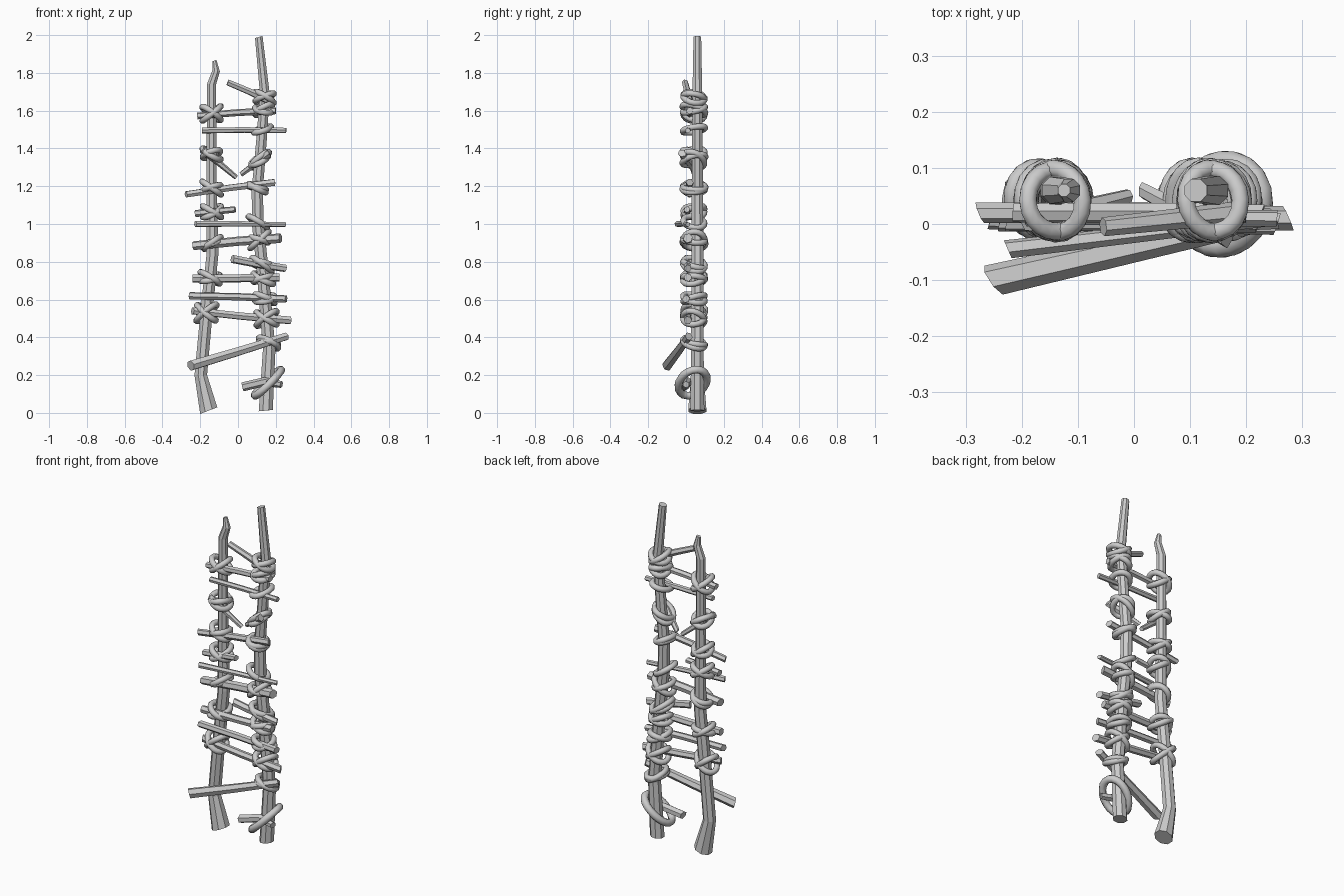
import bpy, bmesh, math, random
from mathutils import Vector

if "Cube" in bpy.data.objects:
    bpy.data.objects.remove(bpy.data.objects["Cube"])

random.seed(4)


def tube(name, pts, radii, sides=6, closed=False, smooth=False, cut=0.0, spin=0.0):
    """Sweep a polygon along a path; cut slants the two end faces."""
    pts = [Vector(p) for p in pts]
    n = len(pts)
    bm = bmesh.new()
    rings = []
    for i, p in enumerate(pts):
        if closed:
            t = pts[(i + 1) % n] - pts[i - 1]
        else:
            t = pts[min(i + 1, n - 1)] - pts[max(i - 1, 0)]
        t.normalize()
        ref = Vector((0, 0, 1)) if closed or abs(t.z) < 0.85 else Vector((0, 1, 0))
        u = ref.cross(t).normalized()
        v = t.cross(u)
        r = radii[i]
        slant = cut if (not closed and i in (0, n - 1)) else 0
        ring = []
        for k in range(sides):
            a = 2 * math.pi * (k + 0.5) / sides + spin
            c, s = math.cos(a), math.sin(a)
            ring.append(bm.verts.new(p + (u * c + v * s + t * slant * c) * r))
        rings.append(ring)
    for i in range(n if closed else n - 1):
        a, b = rings[i], rings[(i + 1) % n]
        for k in range(sides):
            j = (k + 1) % sides
            bm.faces.new((a[k], a[j], b[j], b[k]))
    if not closed:
        bm.faces.new(rings[0][::-1])
        bm.faces.new(rings[-1])
    bmesh.ops.recalc_face_normals(bm, faces=bm.faces)
    for f in bm.faces:
        f.smooth = smooth
    me = bpy.data.meshes.new(name)
    bm.to_mesh(me)
    bm.free()
    ob = bpy.data.objects.new(name, me)
    bpy.context.collection.objects.link(ob)
    return ob


# Crooked upright poles: (x, z, radius)
PY = 0.06
left = [(-0.155, 0.012, .052), (-0.197, 0.2, .036), (-0.165, 0.55, .035), (-0.135, 0.84, .034),
        (-0.14, 1.235, .029), (-0.14, 1.74, .026), (-0.116, 1.81, .022), (-0.125, 1.865, .012)]
right = [(0.147, 0.012, .040), (0.165, 0.335, .036), (0.13, 0.76, .034), (0.105, 1.0, .034),
         (0.102, 1.18, .032), (0.125, 1.45, .030), (0.142, 1.69, .028), (0.11, 1.99, .022)]
for nm, pole in (("left_pole", left), ("right_pole", right)):
    tube(nm, [(x, PY, z) for x, z, r in pole], [r for x, z, r in pole], sides=8, cut=0.15)


def pole_x(pole, z):
    for (x0, z0, _), (x1, z1, _) in zip(pole, pole[1:]):
        if z <= z1:
            return x0 + (x1 - x0) * (z - z0) / (z1 - z0)
    return pole[-1][0]


# Rungs, whole and broken: (start, end, start radius, end radius)
rungs = [
    ((-.25, -.10, .25), (.255, .015, .405), .029, .022),
    ((-.24, .01, .54), (.275, .01, .49), .020, .022),
    ((-.255, .01, .62), (.255, .0, .603), .020, .020),
    ((-.24, .01, .712), (.22, .01, .717), .022, .022),
    ((-.03, .0, .815), (.25, .01, .765), .022, .020),
    ((-.235, .01, .885), (.225, .01, .925), .024, .026),
    ((-.225, -.045, 1.0), (.25, .01, .997), .017, .013),
    ((-.225, .005, 1.055), (-.015, .005, 1.077), .019, .017),
    ((-.275, .02, 1.157), (.19, .02, 1.22), .018, .020),
    ((-.19, .005, 1.395), (-.01, .05, 1.247), .020, .013),
    ((.015, .06, 1.262), (.165, -.02, 1.375), .014, .022),
    ((-.19, .015, 1.495), (.255, .01, 1.495), .016, .015),
    ((-.215, .02, 1.572), (.2, .02, 1.6), .018, .019),
    ((-.055, -.005, 1.75), (.18, .02, 1.645), .017, .020),
]
for i, (a, b, ra, rb) in enumerate(rungs):
    a, b = Vector(a), Vector(b)
    mid = a.lerp(b, 0.5) + Vector((0, 0, random.uniform(-.004, .004)))
    tube(f"rung_{i + 1}", [a, mid, b], [ra, (ra + rb) / 2, rb],
         sides=6, cut=random.uniform(-.5, .5), spin=random.uniform(0, 1))
# Bent bottom stub
tube("rung_stub", [(.025, -.01, .138), (.14, .01, .165), (.23, .0, .15)], [.024, .024, .018], cut=.3)


def loop(name, c, rx, ry, sx, sy, r=.0165):
    """Rope ring round a pole; sx and sy are its slopes across and in depth."""
    pts = []
    ph = random.uniform(0, 6)
    for k in range(20):
        a = 2 * math.pi * k / 20
        w = 1 + .05 * math.sin(2 * a + ph)
        x, y = rx * w * math.cos(a), ry * w * math.sin(a)
        pts.append((c[0] + x, c[1] + y, c[2] + sx * x + sy * y))
    tube(name, pts, [r] * 20, sides=8, closed=True, smooth=True)


# Rope lashings: (height, slopes of each ring)
lash = {
    "left": (left, [(1.585, (.8, -.7)), (1.37, (-.6, .3)), (1.19, (.3, -.7)), (1.065, (.5, -.6)),
                    (.9, (.35, .7)), (.715, (-.6, .2)), (.53, (.8, -.8))]),
    "right": (right, [(1.67, (.4, -.6)), (1.605, (.5, -.2)), (1.5, (.3,)), (1.34, (.8, .5)),
                      (1.19, (-.2, -.5)), (1.01, (-.6,)), (.915, (.9, -.3)), (.785, (-.7, -.2)),
                      (.71, (-.5, .3)), (.605, (.2, -.4)), (.5, (.7, -.6)), (.37, (-.5, -.1))]),
}
for side, (pole, knots) in lash.items():
    for i, (z, slopes) in enumerate(knots):
        for j, s in enumerate(slopes):
            rx = .047 if z > .8 else .051
            loop(f"{side}_rope_{i + 1}_{j + 1}", (pole_x(pole, z), .042, z), rx, .058,
                 s, random.uniform(-.3, .3))
# Large slack rope at the foot
loop("foot_rope", (.158, .035, .16), .068, .078, .95, .2, r=.021)
